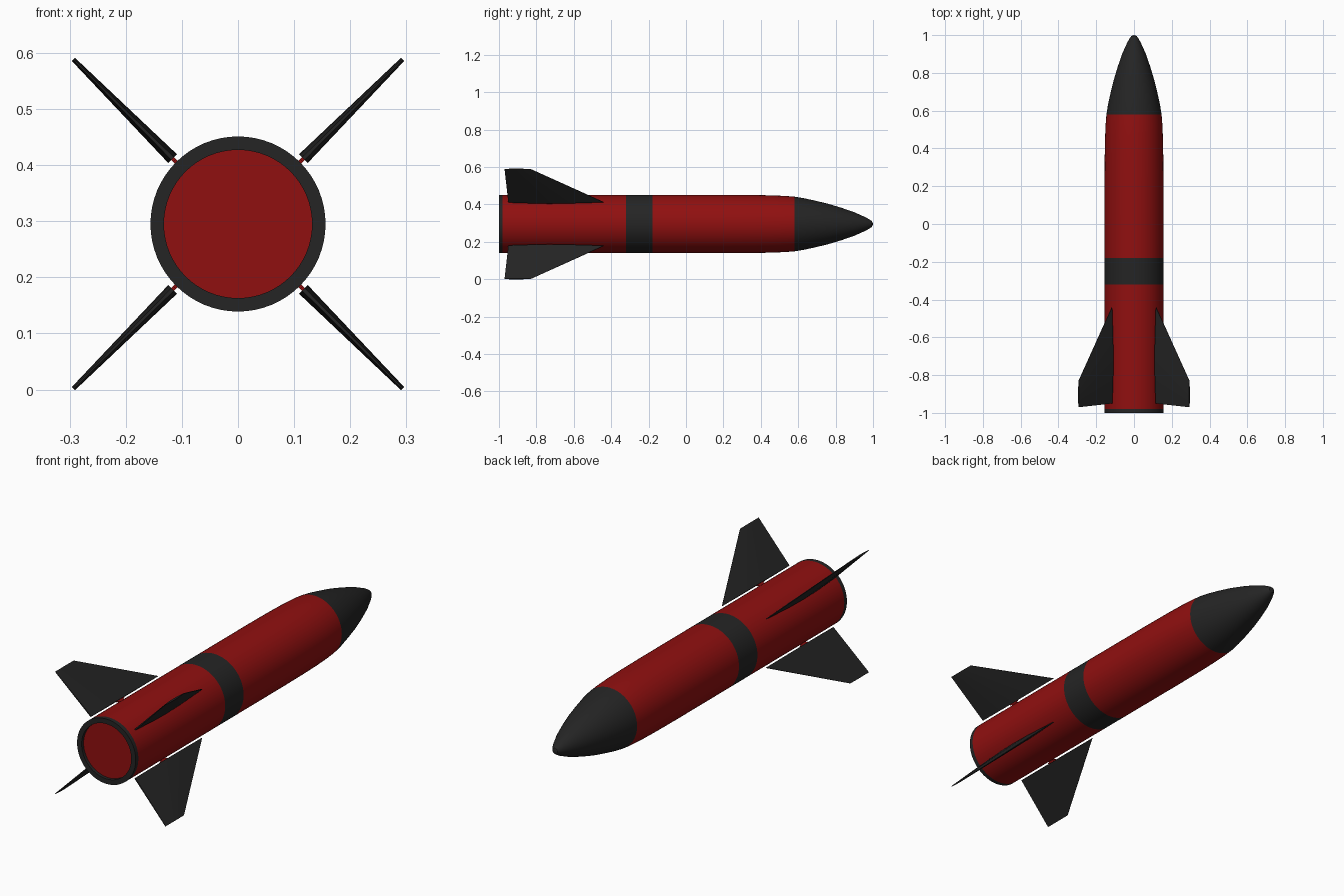
import bpy, bmesh, math
from mathutils import Matrix, Vector

cube = bpy.data.objects.get("Cube")
if cube:
    bpy.data.objects.remove(cube, do_unlink=True)

AXIS_Z = 0.295
SEGMENTS = 64


def make_material(name, colour):
    mat = bpy.data.materials.new(name)
    mat.use_nodes = True
    mat.diffuse_color = colour
    mat.node_tree.nodes["Principled BSDF"].inputs["Base Color"].default_value = colour
    return mat


red = make_material("deep red", (0.28, 0.005, 0.005, 1))
dark = make_material("charcoal", (0.018, 0.018, 0.018, 1))


def finish(name, bm, mat, smooth=False):
    bmesh.ops.recalc_face_normals(bm, faces=bm.faces)
    mesh = bpy.data.meshes.new(name)
    bm.to_mesh(mesh)
    bm.free()
    mesh.materials.append(mat)
    obj = bpy.data.objects.new(name, mesh)
    bpy.context.collection.objects.link(obj)
    if smooth:
        bpy.ops.object.select_all(action="DESELECT")
        obj.select_set(True)
        bpy.context.view_layer.objects.active = obj
        bpy.ops.object.shade_smooth_by_angle(angle=math.radians(30))
    return obj


def lathe(name, profile, mat):
    """Revolve (radius, y) points around the long axis."""
    bm = bmesh.new()
    verts = [bm.verts.new((r, y, 0)) for r, y in profile]
    edges = [bm.edges.new(pair) for pair in zip(verts, verts[1:])]
    bmesh.ops.spin(bm, geom=verts + edges, cent=(0, 0, 0), axis=(0, 1, 0),
                   angle=math.tau, steps=SEGMENTS)
    bmesh.ops.remove_doubles(bm, verts=bm.verts, dist=0.0002)
    bmesh.ops.translate(bm, verts=bm.verts, vec=(0, 0, AXIS_Z))
    return finish(name, bm, mat, smooth=True)


# Body sections, tail to nose
R = 0.156
lathe("tail_ring", [(0.132, -0.985), (0.132, -1), (R, -1), (R, -0.98)], dark)
lathe("tail_disc", [(0, -0.985), (0.132, -0.985)], red)
lathe("rear_body", [(R, -0.98), (R, -0.32)], red)
lathe("centre_band", [(R, -0.32), (R, -0.18)], dark)
lathe("front_body", [(R, -0.18), (R, 0.2), (0.155, 0.36), (0.153, 0.46),
                     (0.15, 0.53), (0.146, 0.58)], red)
lathe("nose_cone", [(0.146, 0.58), (0.138, 0.63), (0.125, 0.69), (0.108, 0.76),
                    (0.087, 0.83), (0.063, 0.9), (0.036, 0.96), (0.023, 0.983),
                    (0.014, 0.995), (0, 1)], dark)


def fin_section(bm, radius, rear, front, half):
    """Flat-sided spindle section, thickest around mid chord."""
    outline = [(0, 0.3), (0.25, 0.85), (0.45, 1), (0.65, 0.85), (1, 0.15)]
    pts = [(t, h) for t, h in outline] + [(t, -h) for t, h in reversed(outline)]
    return [bm.verts.new((radius, rear + (front - rear) * t, h * half)) for t, h in pts]


def place(bm, angle):
    bm.transform(Matrix.Translation((0, 0, AXIS_Z)) @ Matrix.Rotation(angle, 4, "Y"))


def add_box(bm, centre, size):
    matrix = Matrix.Translation(centre) @ Matrix.Diagonal(Vector(size).to_4d())
    bmesh.ops.create_cube(bm, size=1, matrix=matrix)


# Four diagonal fins, each held off the body by a small pivot
names = ["lower_left", "lower_right", "upper_right", "upper_left"]
for i, name in enumerate(names):
    angle = math.radians(45 + 90 * i)

    bm = bmesh.new()
    root = fin_section(bm, 0.165, -0.95, -0.44, 0.011)
    tip = fin_section(bm, 0.415, -0.97, -0.83, 0.004)
    count = len(root)
    for k in range(count):
        n = (k + 1) % count
        bm.faces.new((root[k], root[n], tip[n], tip[k]))
    bm.faces.new(root)
    bm.faces.new(tip)
    place(bm, angle)
    finish(name + "_fin", bm, dark)

    bm = bmesh.new()
    add_box(bm, (0.158, -0.73, 0), (0.02, 0.034, 0.007))
    add_box(bm, (0.163, -0.73, 0), (0.006, 0.05, 0.007))
    place(bm, angle)
    finish(name + "_fin_pivot", bm, red)
